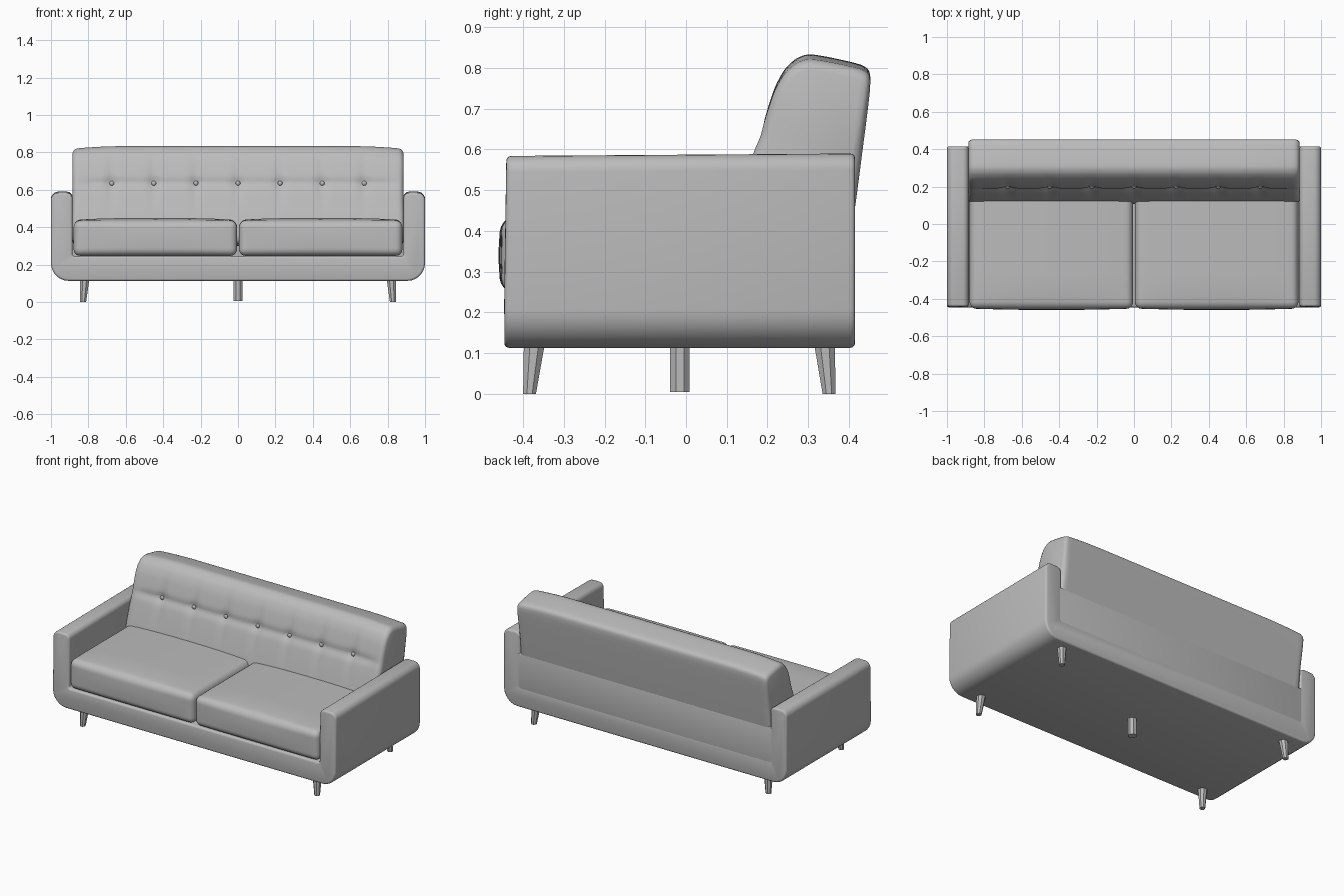
import bpy, bmesh, math
from mathutils import Vector

if "Cube" in bpy.data.objects:
    bpy.data.objects.remove(bpy.data.objects["Cube"])

fabric = bpy.data.materials.new("grey_fabric")
fabric.diffuse_color = (0.5, 0.5, 0.5, 1)
fabric.use_nodes = True
fabric.node_tree.nodes["Principled BSDF"].inputs["Base Color"].default_value = fabric.diffuse_color


def finish(name, bm, angle=40, bevel=0, segments=3):
    bmesh.ops.recalc_face_normals(bm, faces=bm.faces)
    me = bpy.data.meshes.new(name)
    bm.to_mesh(me)
    bm.free()
    ob = bpy.data.objects.new(name, me)
    bpy.context.collection.objects.link(ob)
    me.materials.append(fabric)
    bpy.ops.object.select_all(action='DESELECT')
    ob.select_set(True)
    bpy.context.view_layer.objects.active = ob
    if bevel:
        mod = ob.modifiers.new("soft_edges", 'BEVEL')
        mod.width, mod.segments = bevel, segments
        mod.limit_method, mod.angle_limit = 'ANGLE', math.radians(50)
        bpy.ops.object.modifier_apply(modifier=mod.name)
    bpy.ops.object.shade_smooth_by_angle(angle=math.radians(angle))
    return ob


def box(lo, hi):
    bm = bmesh.new()
    bmesh.ops.create_cube(bm, size=1)
    for v in bm.verts:
        v.co = Vector([(a + b) / 2 + c * (b - a) for a, b, c in zip(lo, hi, v.co)])
    return bm


def rounded(corners, steps=6):
    """Polygon from (x, z, radius) corners, each replaced by a curve."""
    pts = []
    for i, (x, z, r) in enumerate(corners):
        p = Vector((x, z))
        a = Vector(corners[i - 1][:2]) - p
        b = Vector(corners[(i + 1) % len(corners)][:2]) - p
        a, b = a.normalized(), b.normalized()
        for k in range(steps + 1):
            t = k / steps * math.pi / 2
            pts.append(p + a * r * (1 - math.sin(t)) + b * r * (1 - math.cos(t)))
    return pts


# Arms and base: one U-shaped section running front to back
half = [(0.885, 0.245, 0.012), (0.885, 0.59, 0.03), (1.0, 0.59, 0.04), (1.0, 0.113, 0.095)]
section = rounded(half + [(-x, z, r) for x, z, r in reversed(half)])
bm = bmesh.new()
front = bm.faces.new([bm.verts.new((p.x, -0.446, p.y)) for p in section])
ext = bmesh.ops.extrude_face_region(bm, geom=[front])
for v in ext['geom']:
    if isinstance(v, bmesh.types.BMVert):
        v.co.y = 0.415
for v in bm.verts:  # slight backward lean and rise of the arm tops
    if v.co.z > 0.5:
        v.co.z += 0.006 * (v.co.y - 0.415) / 0.86
        if v.co.y < 0:
            v.co.y += 0.005
finish("arms_and_base", bm, bevel=0.014)

# Lower back panel
finish("back_panel", box((-0.9, 0.33, 0.2), (0.9, 0.4145, 0.457)), bevel=0.006)

# Seat cushions: rounded boxes with crowned tops and bulging fronts
for side, name in ((-1, "seat_cushion_left"), (1, "seat_cushion_right")):
    bm = box((-0.437, -0.452, 0.247), (0.437, 0.2, 0.434))
    bmesh.ops.bevel(bm, geom=list(bm.edges), offset=0.035, segments=5,
                    profile=0.5, affect='EDGES')
    for axis, lo, hi, n in ((0, -0.38, 0.38, 13), (1, -0.39, 0.14, 9), (2, 0.29, 0.39, 4)):
        for i in range(n):
            co, no = Vector(), Vector()
            co[axis], no[axis] = lo + (hi - lo) * i / (n - 1), 1
            bmesh.ops.bisect_plane(bm, geom=list(bm.verts) + list(bm.edges) + list(bm.faces),
                                   plane_co=co, plane_no=no)
    for v in bm.verts:
        x, y, z = v.co
        u = max(0, 1 - (x / 0.437) ** 2)
        if z > 0.34:
            v.co.z += 0.016 * math.sqrt(u) * min(1, (y + 0.46) / 0.12) * (z - 0.34) / 0.094
        if y < -0.4:
            v.co.y -= 0.008 * u * max(0, 1 - ((z - 0.34) / 0.095) ** 2)
        v.co.x += side * 0.442
    finish(name, bm, angle=60)

# Back cushion: side profile lofted across the width, with tufting
outline = [(0.10, 0.30), (0.115, 0.42), (0.14, 0.51), (0.163, 0.585), (0.182, 0.635),
           (0.197, 0.69), (0.218, 0.755), (0.242, 0.798), (0.27, 0.824), (0.30, 0.835),
           (0.35, 0.827), (0.435, 0.808), (0.456, 0.788), (0.44, 0.65), (0.413, 0.44),
           (0.39, 0.30)]
profile = []
for a, b in zip(outline, outline[1:] + outline[:1]):
    for k in range(4):
        profile.append(Vector(a).lerp(Vector(b), k / 4))
n = len(profile)
for _ in range(2):
    profile = [(profile[i - 1] + profile[i] * 2 + profile[(i + 1) % n]) / 4 for i in range(n)]
buttons = [-0.675 + 0.225 * i for i in range(7)]
stations = [(-0.86 + 1.72 * i / 92, 0) for i in range(93)]
ends = [(0.871, 0.004), (0.88, 0.012), (0.885, 0.026)]
stations = [(-x, s) for x, s in reversed(ends)] + stations + ends
centre = Vector((0.31, 0.57))
bm = bmesh.new()
rings = []
for x, inset in stations:
    d = min(abs(x - b) for b in buttons)
    fade = min(1, max(0, (0.88 - abs(x)) / 0.1))
    droop = 0.014 * max(0, (abs(x) - 0.6) / 0.28) ** 2
    ring = []
    for i, p in enumerate(profile):
        q = p + (centre - p).normalized() * inset
        if i < 36:  # front side only: seams, cross crease and dimples
            h = abs(q.y - 0.635)
            seam = 0.009 * math.exp(-(d / 0.022) ** 2) * max(0, 1 - h / 0.19)
            crease = 0.008 * math.exp(-(h / 0.02) ** 2) * fade
            dimple = 0.008 * math.exp(-(d * d + h * h) / 0.03 ** 2)
            q.x += seam + crease + dimple
        ring.append(bm.verts.new((x, q.x, q.y - droop * max(0, (q.y - 0.6) / 0.235))))
    rings.append(ring)
for a, b in zip(rings, rings[1:]):
    for i in range(n):
        j = (i + 1) % n
        bm.faces.new((a[i], a[j], b[j], b[i]))
bm.faces.new(rings[0])
bm.faces.new(rings[-1])
finish("back_cushion", bm, angle=60)

# Buttons
for i, x in enumerate(buttons):
    bm = bmesh.new()
    bmesh.ops.create_uvsphere(bm, u_segments=12, v_segments=8, radius=0.013)
    for v in bm.verts:
        v.co = Vector((x + v.co.x, 0.199 + v.co.y * 0.7, 0.635 + v.co.z))
    finish(f"button_{i + 1}", bm, angle=60)


# Legs: eight-sided, tapered towards the outer corners
def leg(name, top, bottom, r_top, r_bottom, z0):
    bm = bmesh.new()
    loops = []
    for (cx, cy), r, z in ((top, r_top, 0.125), (bottom, r_bottom, z0)):
        loops.append([bm.verts.new((cx + r * math.cos(math.tau * (k + 0.5) / 8),
                                    cy + r * math.sin(math.tau * (k + 0.5) / 8), z))
                      for k in range(8)])
    for k in range(8):
        j = (k + 1) % 8
        bm.faces.new((loops[0][k], loops[0][j], loops[1][j], loops[1][k]))
    for loop in loops:
        bm.faces.new(loop)
    finish(name, bm, angle=30)


for sx, side in ((-1, "left"), (1, "right")):
    leg(f"front_leg_{side}", (sx * 0.82, -0.372), (sx * 0.828, -0.384), 0.028, 0.017, 0)
    leg(f"back_leg_{side}", (sx * 0.82, 0.34), (sx * 0.828, 0.351), 0.028, 0.017, 0)
leg("centre_leg", (0, -0.015), (0, -0.015), 0.026, 0.026, 0.005)
